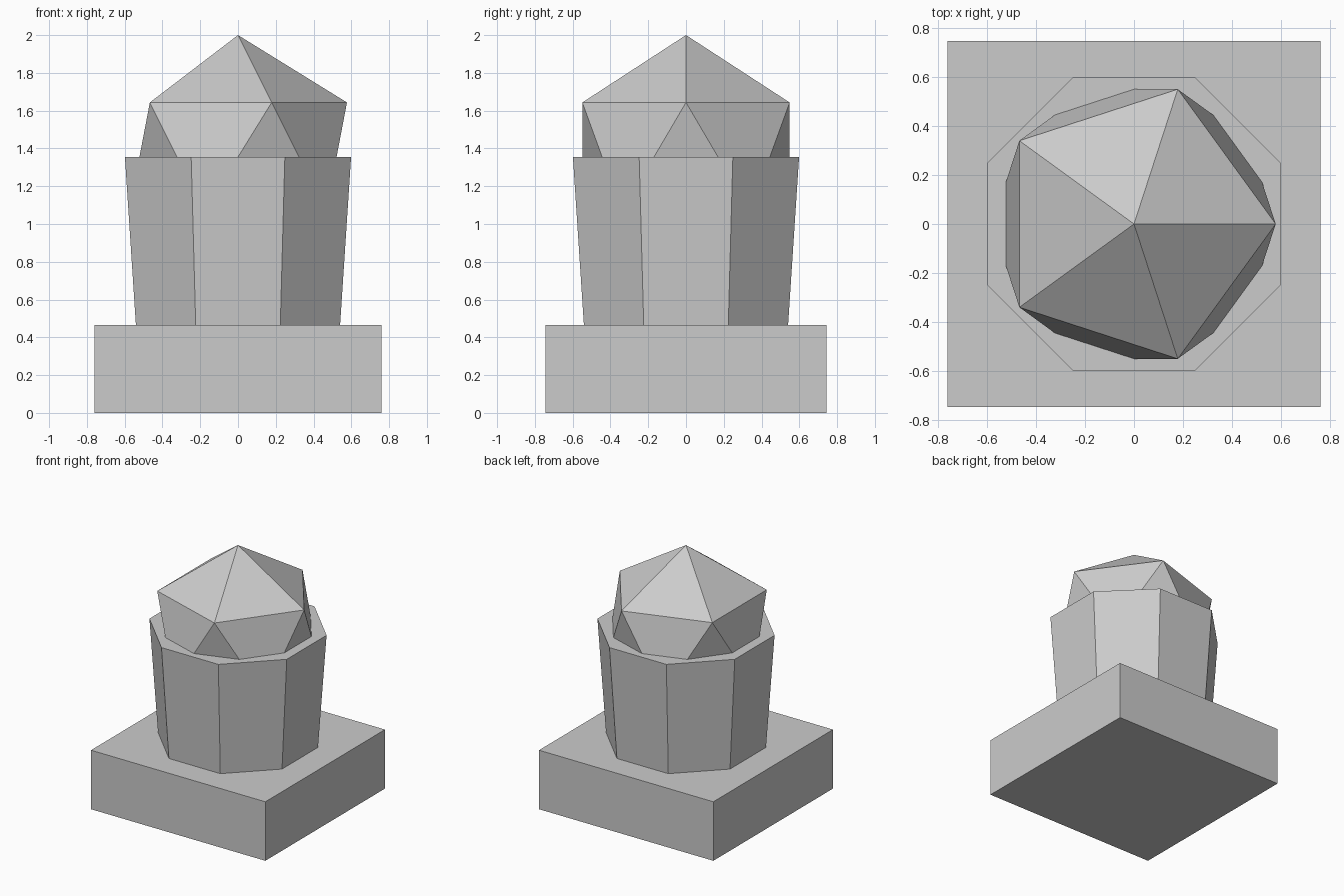
import bpy
import math

if "Cube" in bpy.data.objects:
    bpy.data.objects.remove(bpy.data.objects["Cube"])

stone = bpy.data.materials.new("grey stone")
stone.diffuse_color = (0.6, 0.6, 0.6, 1)
stone.use_nodes = True
stone.node_tree.nodes["Principled BSDF"].inputs["Base Color"].default_value = stone.diffuse_color


def finish(name):
    ob = bpy.context.object
    ob.name = name
    ob.data.materials.append(stone)
    return ob


BASE_TOP, BODY_TOP = 0.465, 1.355

# Square plinth
bpy.ops.mesh.primitive_cube_add(size=1, location=(0, 0, BASE_TOP / 2))
finish("plinth").scale = (1.52, 1.49, BASE_TOP)

# Eight-sided body, widening upwards, flat sides facing the axes
bpy.ops.mesh.primitive_cone_add(
    vertices=8, radius1=0.585, radius2=0.648, depth=BODY_TOP - BASE_TOP,
    location=(0, 0, (BASE_TOP + BODY_TOP) / 2),
    rotation=(0, 0, math.pi / 8))
finish("octagonal_body")

# Faceted dome, half sunk in the body
bpy.ops.mesh.primitive_ico_sphere_add(
    subdivisions=1, radius=2 - BODY_TOP, location=(0, 0, BODY_TOP))
finish("faceted_dome")
